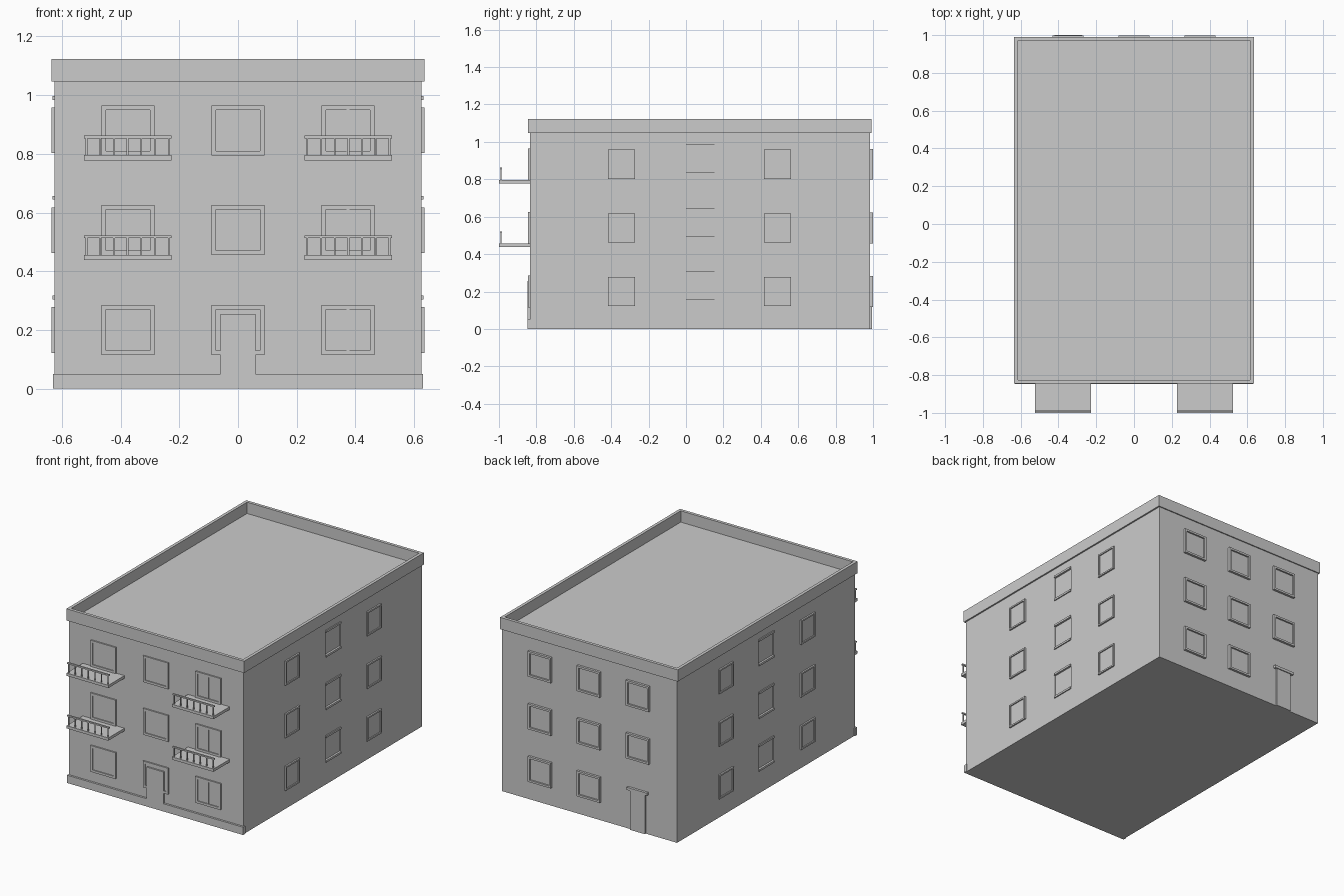
import bpy, bmesh

if "Cube" in bpy.data.objects:
    bpy.data.objects.remove(bpy.data.objects["Cube"])

HX, YF, YB = 0.625, -0.835, 0.984      # wall planes
FLOORS = [0.0, 0.34, 0.68]             # storey offsets


def boxes(name, items):
    """One object from boxes given as (x0, x1, y0, y1, z0, z1)."""
    bm = bmesh.new()
    for x0, x1, y0, y1, z0, z1 in items:
        vs = bmesh.ops.create_cube(bm, size=1)["verts"]
        for v in vs:
            v.co = (x1 if v.co.x > 0 else x0,
                    y1 if v.co.y > 0 else y0,
                    z1 if v.co.z > 0 else z0)
    me = bpy.data.meshes.new(name)
    bm.to_mesh(me)
    bm.free()
    ob = bpy.data.objects.new(name, me)
    bpy.context.collection.objects.link(ob)
    return ob


def on_wall(side, u0, u1, d0, d1, z0, z1):
    """Box on a wall: u along the wall, d outward from it."""
    if side == "front":
        return (u0, u1, YF - d1, YF - d0, z0, z1)
    if side == "back":
        return (u0, u1, YB + d0, YB + d1, z0, z1)
    if side == "right":
        return (HX + d0, HX + d1, u0, u1, z0, z1)
    return (-HX - d1, -HX - d0, u0, u1, z0, z1)


def window(side, u, w, z0, z1, d, t=0.013, mullion=False):
    a, b = u - w / 2, u + w / 2
    parts = [(a, a + t, -0.01, d, z0, z1), (b - t, b, -0.01, d, z0, z1),
             (a + t, b - t, -0.01, d, z0, z0 + t), (a + t, b - t, -0.01, d, z1 - t, z1),
             (a + t, b - t, -0.01, d * 0.3, z0 + t, z1 - t)]
    if mullion:
        parts.append((u - 0.005, u + 0.005, -0.01, d * 0.8, z0 + t, z1 - t))
    return [on_wall(side, *p) for p in parts]


# main block
body = boxes("walls", [(-HX, HX, YF, YB, 0, 1.05)])

# shallow niches of the middle side windows
niches = [on_wall(s, 0.0, 0.152, -0.006, 0.02, 0.15 + f, 0.31 + f)
          for s in ("left", "right") for f in FLOORS]
cutter = boxes("niche_cutter", niches)
cutter.hide_render = True
cutter.hide_viewport = True
mod = body.modifiers.new("niches", "BOOLEAN")
mod.object = cutter
mod.operation = "DIFFERENCE"
mod.solver = "EXACT"

# roof parapet and front plinth
PX, P0, P1, T = 0.635, -0.845, 0.991, 0.02
boxes("parapet", [(-PX, PX, P0, P0 + T, 1.047, 1.123), (-PX, PX, P1 - T, P1, 1.047, 1.123),
                  (-PX, -PX + T, P0 + T, P1 - T, 1.047, 1.123),
                  (PX - T, PX, P0 + T, P1 - T, 1.047, 1.123)])
boxes("plinth", [(-0.63, 0.63, YF - 0.013, YF + 0.01, 0, 0.05)])

# windows
front, back, sides, trims = [], [], [], []
for f in FLOORS:
    for u in (-0.375, 0, 0.375):
        front += window("front", u, 0.18, 0.115 + f, 0.285 + f, 0.009, 0.015, u > 0)
    for u in (-0.35, 0, 0.35):
        if f or u >= 0:
            back += window("back", u, 0.165, 0.118 + f, 0.282 + f, 0.015)
    for s in ("left", "right"):
        for u in (-0.345, 0.49):
            sides += window(s, u, 0.145, 0.122 + f, 0.278 + f, 0.01, 0.01)
        for z in (0.145, 0.304):
            trims.append(on_wall(s, 0.0, 0.152, -0.01, 0.007, z + f, z + 0.013 + f))
boxes("front_windows", front)
boxes("back_windows", back)
boxes("side_windows", sides)
boxes("side_lintels_and_sills", trims)

# doors
boxes("front_door", [on_wall("front", -0.06, 0.06, -0.01, 0.013, 0, 0.255)])
boxes("back_door", [on_wall("back", -0.402, -0.294, -0.01, 0.01, 0, 0.255),
                    on_wall("back", -0.42, -0.276, -0.01, 0.016, 0.255, 0.272)])

# balconies with front railing
for i, f in enumerate(FLOORS[:2]):
    for side, c in (("left", -0.376), ("right", 0.376)):
        a, b, z = c - 0.149, c + 0.149, 0.438 + f
        parts = [(a, b, -1.0, YF + 0.01, z, z + 0.018),
                 (a, b, -0.995, -0.985, z + 0.075, z + 0.084)]
        for k in range(7):
            x = a + 0.009 + k * (b - a - 0.018) / 6
            parts.append((x - 0.003, x + 0.003, -0.993, -0.987, z + 0.018, z + 0.075))
        boxes(f"balcony_{side}_{i + 1}", parts)
